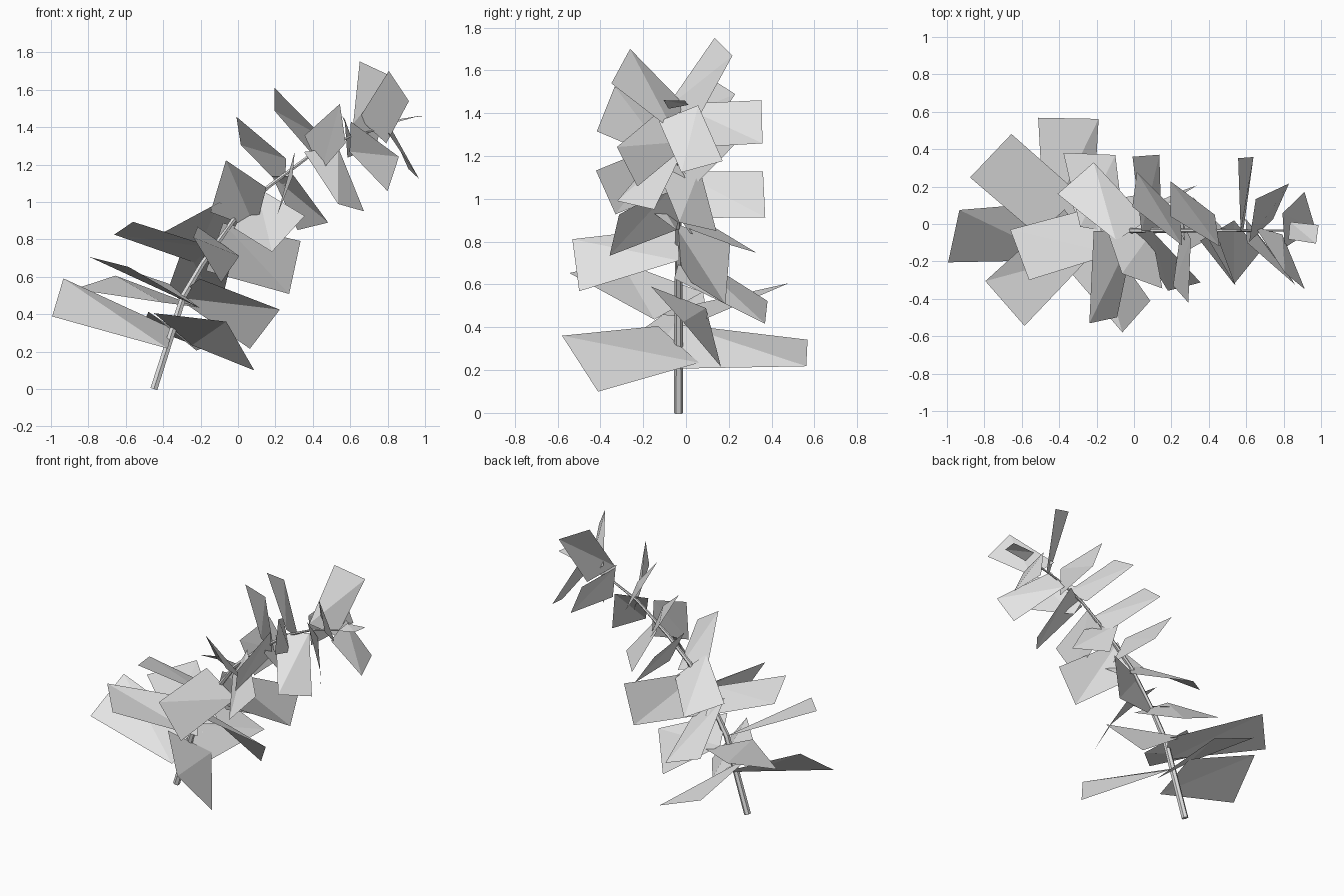
import bpy
import math
from mathutils import Vector

cube = bpy.data.objects.get("Cube")
if cube:
    bpy.data.objects.remove(cube, do_unlink=True)


def make_material(name, colour):
    mat = bpy.data.materials.new(name)
    mat.use_nodes = True
    mat.diffuse_color = colour
    mat.node_tree.nodes["Principled BSDF"].inputs["Base Color"].default_value = colour
    return mat


grey = make_material("plain grey", (0.77, 0.77, 0.77, 1))
UP = Vector((0, 0, 1))

# Stem centre line, leaning over towards +x
STEM_Y = -0.035
STEM = [(-0.45, 0), (-0.29, 0.5), (-0.19, 0.67), (-0.005, 0.93),
        (0.16, 1.08), (0.4, 1.26), (0.6, 1.35), (0.8, 1.4)]


def stem_point(z):
    """Point of the stem at a given height."""
    for (x0, z0), (x1, z1) in zip(STEM, STEM[1:]):
        if z <= z1:
            return Vector((x0 + (x1 - x0) * (z - z0) / (z1 - z0), STEM_Y, z))
    return Vector((STEM[-1][0], STEM_Y, STEM[-1][1]))


def build_stem():
    """Six sided tube that thins out towards the top."""
    curve = bpy.data.curves.new("stem", "CURVE")
    curve.dimensions = "3D"
    curve.bevel_depth = 0.022
    curve.bevel_resolution = 1
    curve.use_fill_caps = True
    spline = curve.splines.new("POLY")
    spline.use_smooth = False
    spline.points.add(len(STEM) - 1)
    for i, (point, (x, z)) in enumerate(zip(spline.points, STEM)):
        point.co = (x, STEM_Y, z, 1)
        point.radius = 1 - 0.8 * i / (len(STEM) - 1)
    stem = bpy.data.objects.new("stem", curve)
    bpy.context.collection.objects.link(stem)
    curve.materials.append(grey)
    bpy.context.view_layer.objects.active = stem
    stem.select_set(True)
    bpy.ops.object.convert(target="MESH")
    stem.select_set(False)


def build_leaf(name, base, reach, roll, twist, width):
    """Twisted four cornered blade, creased along its diagonal."""
    side = UP.cross(reach).normalized()
    lift = reach.cross(side).normalized()

    def half(angle, size):
        a = math.radians(angle)
        return (side * math.cos(a) + lift * math.sin(a)) * size / 2

    root = half(roll + twist, width * 0.95)
    end = half(roll - twist, width)
    tip = base + reach
    mesh = bpy.data.meshes.new(name)
    mesh.from_pydata([base - root, base + root, tip + end, tip - end], [],
                     [(0, 1, 3), (1, 2, 3)])
    mesh.materials.append(grey)
    leaf = bpy.data.objects.new(name, mesh)
    bpy.context.collection.objects.link(leaf)


def build_leaves(group, rows):
    """Leaves that get narrower up the stem."""
    for number, (z, dx, dy, dz, roll, twist) in enumerate(rows, 1):
        build_leaf(f"{group}_{number}", stem_point(z), Vector((dx, dy, dz)),
                   roll, twist, 0.385 - 0.125 * z)


build_stem()

# Each leaf: height on the stem, reach in x, y, z, then roll and twist in degrees
build_leaves("lower_leaf", [
    (0.27, -0.6, -0.03, 0.22, -29, 9),
    (0.31, 0.0, 0.6, -0.03, 30, 9),
    (0.32, 0.36, -0.46, -0.09, -41, 9),
    (0.45, -0.46, 0.4, 0.12, -4, 9),
    (0.5, -0.4, -0.39, 0.18, -18, -8),
    (0.54, 0.41, 0.11, -0.22, -35, 13)])

build_leaves("middle_leaf", [
    (0.7, -0.07, 0.41, -0.23, 30, 6),
    (0.71, -0.45, -0.13, 0.15, 16, 2),
    (0.79, -0.06, -0.48, -0.1, -48, 12),
    (0.76, 0.43, 0.23, -0.11, 100, 8),
    (0.92, -0.3, 0.28, -0.13, 30, 11),
    (0.9, 0.07, -0.27, 0.25, -37, 9),
    (0.97, 0.23, -0.3, -0.14, 60, 9),
    (1.02, -0.03, 0.4, 0.0, 60, 4)])

build_leaves("upper_leaf", [
    (1.15, -0.25, 0.22, 0.23, 55, 5),
    (1.17, -0.03, -0.34, -0.14, 72, 4),
    (1.14, 0.16, 0.09, -0.27, -9, 8),
    (1.28, -0.25, 0.17, 0.27, 50, 4),
    (1.26, 0.16, -0.34, 0.16, -83, 9),
    (1.28, 0.16, -0.2, -0.31, -3, 13),
    (1.34, 0.02, 0.39, 0.02, 77, 9),
    (1.35, 0.23, -0.24, -0.2, -75, 9)])

build_leaves("top_leaf", [
    (1.37, 0.06, 0.21, 0.34, 55, 9),
    (1.38, 0.14, -0.27, 0.24, -66, 9),
    (1.41, 0.14, 0.11, -0.25, 33, 7)])

# Small narrow leaf that ends the stem
build_leaf("end_leaf", stem_point(1.4) + Vector((0.03, 0, 0.03)),
           Vector((0.15, -0.02, 0.03)), 5, 6, 0.1)
